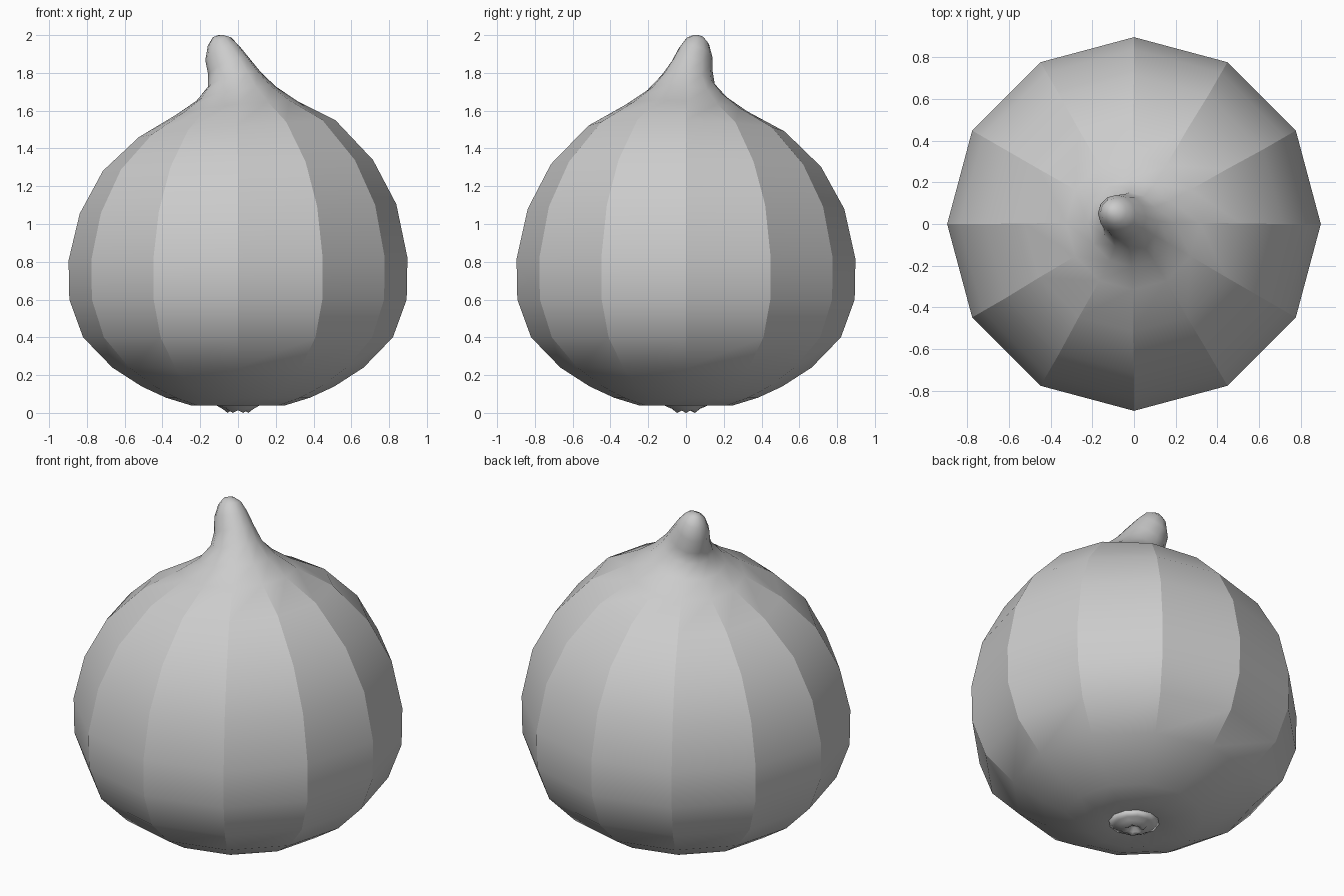
import bpy, bmesh, math

if "Cube" in bpy.data.objects:
    bpy.data.objects.remove(bpy.data.objects["Cube"])

SIDES = 12
# Rings from the base up: radius, centre x, centre y, centre z, tilt in x, tilt in y
RINGS = [
    (0.14, 0, 0, 0.055, 0, 0),
    (0.25, 0, 0, 0.04, 0, 0),
    (0.38, 0, 0, 0.08, 0, 0),
    (0.51, 0, 0, 0.14, 0, 0),
    (0.665, 0, 0, 0.24, 0, 0),
    (0.82, 0, 0, 0.40, 0, 0),
    (0.893, 0, 0, 0.60, 0, 0),
    (0.897, 0, 0, 0.815, 0.008, 0),
    (0.838, 0, 0, 1.08, 0.03, 0),
    (0.715, 0, 0, 1.31, 0.04, -0.01),
    (0.52, -0.005, 0.003, 1.505, 0.087, -0.03),
    (0.32, -0.005, 0.005, 1.615, 0.11, -0.06),
    (0.21, -0.01, 0.006, 1.69, 0.18, -0.09),
    (0.14, -0.02, 0.012, 1.765, 0.28, -0.17),
    (0.108, -0.05, 0.033, 1.835, 0.42, -0.25),
    (0.09, -0.083, 0.05, 1.905, 0.42, -0.25),
    (0.062, -0.098, 0.06, 1.965, 0.35, -0.22),
    (0.03, -0.104, 0.062, 1.993, 0.2, -0.12),
]


def ring(bm, r, cx, cy, cz, tx=0, ty=0, jag=0):
    verts = []
    for i in range(SIDES):
        a = 2 * math.pi * i / SIDES
        x, y = r * math.cos(a), r * math.sin(a)
        z = cz + tx * x + ty * y + (jag if i % 2 else 0)
        verts.append(bm.verts.new((cx + x, cy + y, z)))
    return verts


def bridge(bm, lower, upper):
    for i in range(SIDES):
        j = (i + 1) % SIDES
        bm.faces.new((lower[i], lower[j], upper[j], upper[i]))


def finish(bm, name):
    for f in bm.faces:
        f.smooth = True
    bmesh.ops.recalc_face_normals(bm, faces=bm.faces[:])
    mesh = bpy.data.meshes.new(name)
    bm.to_mesh(mesh)
    bm.free()
    obj = bpy.data.objects.new(name, mesh)
    bpy.context.collection.objects.link(obj)
    return obj


# Fruit body with leaning stem, closed by a rounded tip
bm = bmesh.new()
loops = [ring(bm, *r) for r in RINGS]
for lo, up in zip(loops, loops[1:]):
    bridge(bm, lo, up)
tip = bm.verts.new((-0.105, 0.063, 2.0))
for i in range(SIDES):
    bm.faces.new((loops[-1][i], loops[-1][(i + 1) % SIDES], tip))
bm.faces.new(loops[0][::-1])

# Crisp vertical ribs on the belly only
for lo, up in zip(loops[4:11], loops[5:12]):
    for a, b in zip(lo, up):
        bm.edges.get((a, b)).smooth = False
finish(bm, "fruit_body")

# Ragged blossom end: raised lip around a small pit
bm = bmesh.new()
eye = [ring(bm, 0.14, 0, 0, 0.056), ring(bm, 0.105, 0, 0, 0.034),
       ring(bm, 0.08, 0, 0, 0.02, jag=0.006), ring(bm, 0.055, 0, 0, 0.0, jag=0.014),
       ring(bm, 0.035, 0, 0, 0.014), ring(bm, 0.02, 0, 0, 0.035)]
for lo, up in zip(eye, eye[1:]):
    bridge(bm, lo, up)
bm.faces.new(eye[-1])
bm.faces.new(eye[0][::-1])
finish(bm, "blossom_end")
